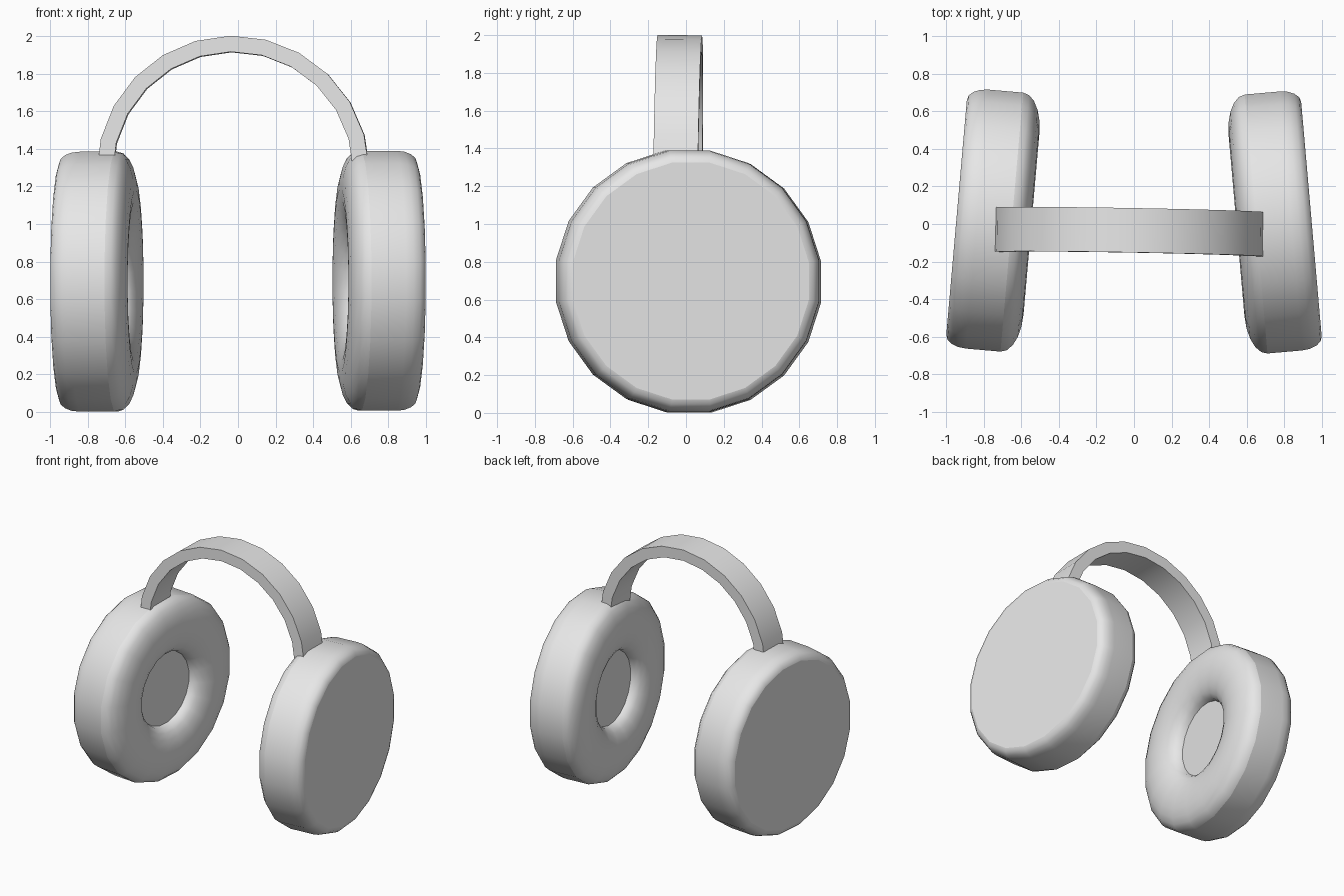
import bpy
import bmesh
from math import cos, sin, pi, radians
from mathutils import Matrix, Vector

cube = bpy.data.objects.get("Cube")
if cube:
    bpy.data.objects.remove(cube, do_unlink=True)

SIDES = 20          # sides of each round ear cup
SEAM = 0.295        # distance from outer face to the pad seam
TILT = radians(5)   # cups toe in towards the front

grey = bpy.data.materials.new("light grey")
grey.use_nodes = True
grey.diffuse_color = (0.8, 0.8, 0.8, 1)
grey.node_tree.nodes["Principled BSDF"].inputs["Base Color"].default_value = (0.8, 0.8, 0.8, 1)


def finish(name, bm, matrix):
    """Turn a bmesh into a smooth-shaded object with flat end caps."""
    bm.transform(matrix)
    bmesh.ops.recalc_face_normals(bm, faces=bm.faces)
    mesh = bpy.data.meshes.new(name)
    bm.to_mesh(mesh)
    bm.free()
    mesh.materials.append(grey)
    obj = bpy.data.objects.new(name, mesh)
    bpy.context.collection.objects.link(obj)
    bpy.ops.object.select_all(action="DESELECT")
    obj.select_set(True)
    bpy.context.view_layer.objects.active = obj
    bpy.ops.object.shade_smooth_by_angle(angle=radians(35))
    for face in mesh.polygons:
        if len(face.vertices) > 4:
            face.use_smooth = False
    return obj


def lathe(name, profile, matrix):
    """Spin (distance, radius) points around local x and cap both ends."""
    bm = bmesh.new()
    rings = []
    for s, r in profile:
        angles = [(i + 0.5) * 2 * pi / SIDES for i in range(SIDES)]
        rings.append([bm.verts.new((s, r * cos(a), r * sin(a))) for a in angles])
    for a, b in zip(rings, rings[1:]):
        for i in range(SIDES):
            j = (i + 1) % SIDES
            bm.faces.new((a[i], a[j], b[j], b[i]))
    bm.faces.new(rings[0])
    bm.faces.new(rings[-1])
    return finish(name, bm, matrix)


# Profiles: rounded outer shell, and doughnut cushion with a flat centre
quarter = [i * pi / 8 for i in range(5)]
shell = [(0.11 * (1 - cos(a)), 0.635 + 0.065 * sin(a)) for a in quarter]
shell.append((SEAM, 0.70))
half = [i * pi / 10 for i in range(11)]
cushion = [(SEAM + 0.105 * sin(a), 0.49 + 0.21 * cos(a)) for a in half]

# Ear cups: local x runs from the outer face inwards
for side, sign, y, z in (("right", -1, 0.01, 0.693), ("left", 1, 0.0, 0.698)):
    place = (Matrix.Translation((sign * 0.65, y, z))
             @ Matrix.Diagonal((-sign, 1, 1, 1))
             @ Matrix.Rotation(-TILT, 4, "Z")
             @ Matrix.Translation((-SEAM, 0, 0)))
    lathe(side + "_cup_shell", shell, place)
    lathe(side + "_ear_pad", cushion, place)

# Headband: half ring of rectangular section, ends sunk into the cups
bm = bmesh.new()
sections = []
for k in range(13):
    a = k * pi / 12
    sections.append([bm.verts.new((r * cos(a), y, r * sin(a)))
                     for r, y in ((0.64, -0.118), (0.725, -0.118),
                                  (0.725, 0.118), (0.64, 0.118))])
for a, b in zip(sections, sections[1:]):
    for i in range(4):
        j = (i + 1) % 4
        bm.faces.new((a[i], a[j], b[j], b[i]))
bm.faces.new(sections[0])
bm.faces.new(sections[-1])
lean = (Matrix.Translation(Vector((-0.025, -0.043, 1.275)))
        @ Matrix.Rotation(radians(-1), 4, "Z")
        @ Matrix.Rotation(radians(-0.8), 4, "X")
        @ Matrix.Rotation(radians(-1), 4, "Y"))
finish("headband", bm, lean)
